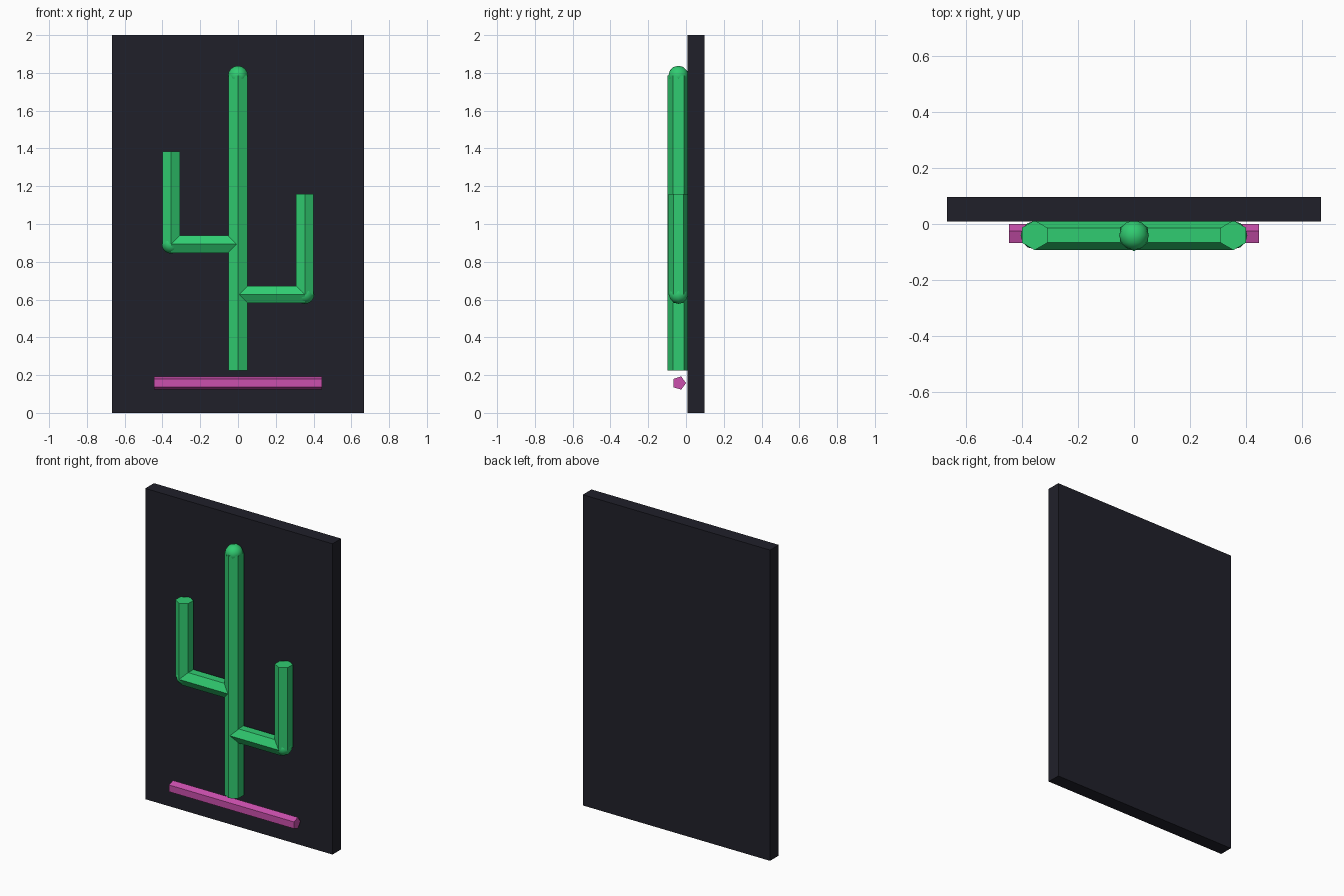
import bpy
from math import pi

cube = bpy.data.objects.get("Cube")
if cube:
    bpy.data.objects.remove(cube, do_unlink=True)


def material(name, colour):
    mat = bpy.data.materials.new(name)
    mat.use_nodes = True
    mat.diffuse_color = (*colour, 1)
    mat.node_tree.nodes["Principled BSDF"].inputs["Base Color"].default_value = (*colour, 1)
    return mat


GREEN = material("neon green", (0.03, 0.604, 0.165))
PINK = material("neon pink", (0.60, 0.08, 0.42))
DARK = material("dark board", (0.0145, 0.0145, 0.023))
TUBE_Y = -0.04


def finish(name, mat):
    obj = bpy.context.object
    obj.name = name
    obj.data.materials.append(mat)
    return obj


def tube(name, mat, sides, radius, centre, length, rotation):
    bpy.ops.mesh.primitive_cylinder_add(vertices=sides, radius=radius, depth=length,
                                        location=centre, rotation=rotation)
    return finish(name, mat)


def upright(name, radius, x, low, high):
    # Six-sided tube with one edge facing the front
    return tube(name, GREEN, 6, radius, (x, TUBE_Y, (low + high) / 2), high - low, (0, 0, 0))


def ball(name, radius, x, z):
    bpy.ops.mesh.primitive_uv_sphere_add(segments=16, ring_count=6, radius=radius,
                                         location=(x, TUBE_Y, z), rotation=(pi / 2, 0, 0))
    bpy.ops.object.shade_smooth()
    return finish(name, GREEN)


# Backing board
bpy.ops.mesh.primitive_cube_add(size=1, location=(0, 0.053, 1))
board = finish("backing_board", DARK)
board.scale = (1.333, 0.088, 2)

# Trunk with rounded tip
upright("trunk", 0.057, 0, 0.225, 1.785)
ball("trunk_tip", 0.053, 0, 1.785)

# Bent arms: horizontal tube, elbow and upright tube
for side, x, z, top in (("right", -0.354, 0.893, 1.383), ("left", 0.354, 0.627, 1.16)):
    tube(side + "_arm_branch", GREEN, 6, 0.053, (x / 2, TUBE_Y, z), abs(x), (0, pi / 2, 0))
    ball(side + "_arm_elbow", 0.05, x, z)
    upright(side + "_arm_upright", 0.053, x, z, top)

# Five-sided ground bar, one edge against the board
tube("ground_bar", PINK, 5, 0.037, (0, -0.037, 0.158), 0.89, (0, pi / 2, 0))
